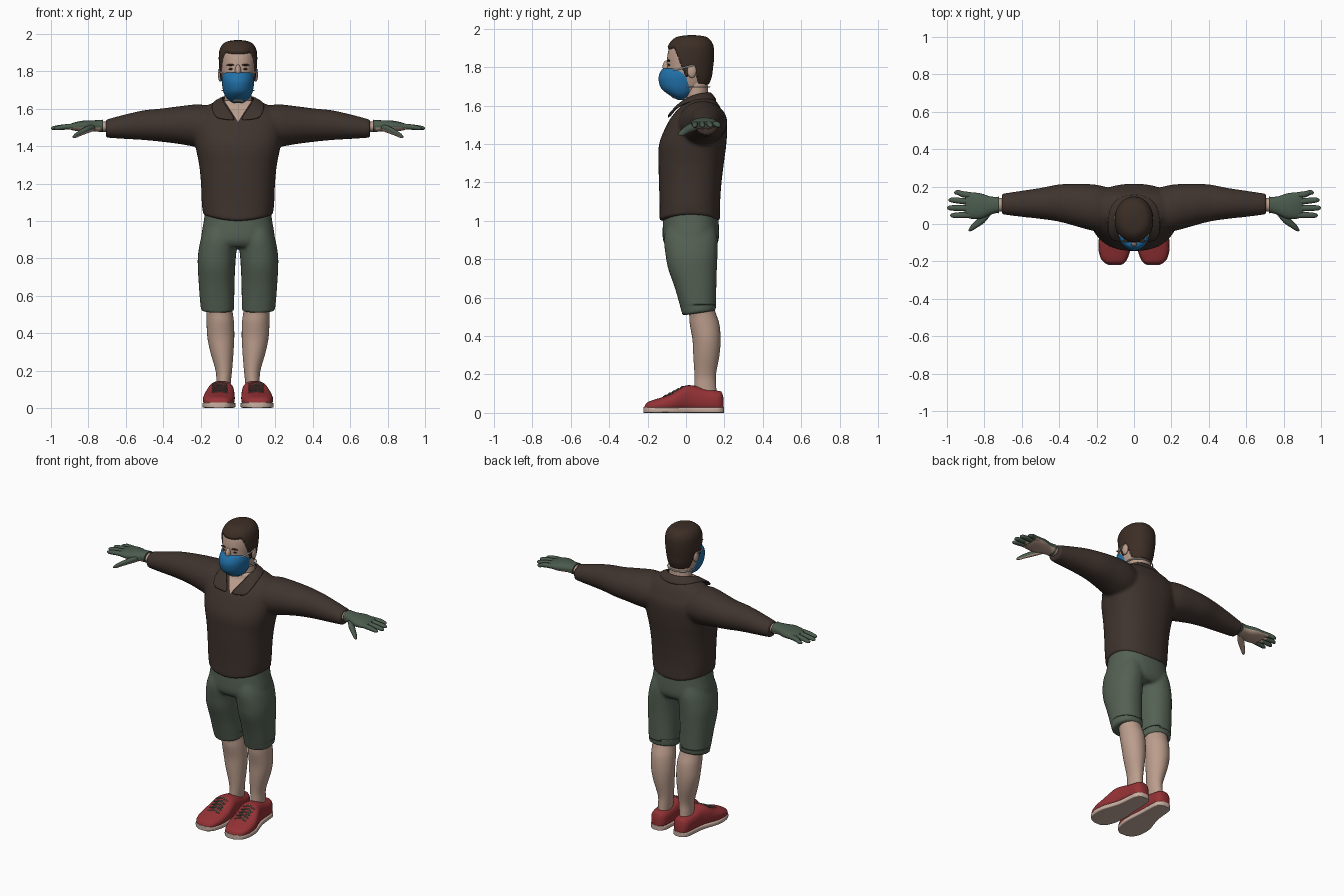
import bpy, bmesh, math
from mathutils import Vector, Matrix

if "Cube" in bpy.data.objects:
    bpy.data.objects.remove(bpy.data.objects["Cube"])

def mat(name, r, g, b):
    m = bpy.data.materials.new(name)
    m.diffuse_color = (r, g, b, 1)
    m.use_nodes = True
    m.node_tree.nodes["Principled BSDF"].inputs["Base Color"].default_value = m.diffuse_color
    return m

SKIN = mat("skin", .50, .34, .265)
SHIRT = mat("shirt brown", .050, .034, .027)
GREEN = mat("shorts green", .090, .120, .088)
GLOVE = mat("glove green", .070, .105, .075)
RED = mat("shoe red", .30, .032, .036)
SOLE = mat("sole tan", .58, .43, .36)
BLUE = mat("mask blue", .015, .165, .40)
HAIR = mat("hair brown", .045, .027, .019)
WHITE = mat("strap white", .70, .70, .68)
LACE = mat("lace grey", .13, .14, .11)

def loft(bm, axis, rows, n=2.0, segs=32, steps=5, s=1):
    """Skin superellipse rings (t, a, b, ra, rb) along an axis, smoothly interpolated."""
    dense = []
    for i in range(len(rows) - 1):
        p0, p1, p2, p3 = rows[max(i - 1, 0)], rows[i], rows[i + 1], rows[min(i + 2, len(rows) - 1)]
        for k in range(steps):
            u = k / steps
            dense.append([.5 * (2 * b + (c - a) * u + (2 * a - 5 * b + 4 * c - d) * u * u
                                + (3 * b - a - 3 * c + d) * u ** 3)
                          for a, b, c, d in zip(p0, p1, p2, p3)])
    dense.append(rows[-1])
    rings = []
    for t, a, b, ra, rb in dense:
        ring = []
        for j in range(segs):
            w = 2 * math.pi * j / segs
            c, q = math.cos(w), math.sin(w)
            u = a + ra * math.copysign(abs(c) ** (2 / n), c)
            v = b + rb * math.copysign(abs(q) ** (2 / n), q)
            x, y, z = {'x': (t, u, v), 'y': (u, t, v), 'z': (u, v, t)}[axis]
            ring.append(bm.verts.new((s * x, y, z)))
        rings.append(ring)
    for r0, r1 in zip(rings, rings[1:]):
        for j in range(segs):
            k = (j + 1) % segs
            bm.faces.new((r0[j], r0[k], r1[k], r1[j]))
    bm.faces.new(rings[0])
    bm.faces.new(rings[-1])

def ball(bm, c, r):
    bmesh.ops.create_uvsphere(bm, u_segments=20, v_segments=12, radius=1,
                              matrix=Matrix.Translation(c) @ Matrix.Diagonal((*r, 1)))

def finish(name, bm, *mats):
    bmesh.ops.recalc_face_normals(bm, faces=bm.faces)
    me = bpy.data.meshes.new(name)
    bm.to_mesh(me)
    bm.free()
    for m in mats:
        me.materials.append(m)
    me.shade_smooth()
    me.set_sharp_from_angle(angle=math.radians(50))
    ob = bpy.data.objects.new(name, me)
    bpy.context.collection.objects.link(ob)
    return ob

def bake(ob):
    """Replace the object's mesh by its modified result."""
    dg = bpy.context.evaluated_depsgraph_get()
    me = bpy.data.meshes.new_from_object(ob.evaluated_get(dg))
    ob.modifiers.clear()
    ob.data = me
    return ob

def fuse(ob, size=.009, it=6):
    """Melt overlapping lofts into one soft cloth surface."""
    r = ob.modifiers.new("fuse", 'REMESH')
    r.mode, r.voxel_size, r.use_smooth_shade = 'VOXEL', size, True
    m = ob.modifiers.new("soften", 'SMOOTH')
    m.factor, m.iterations = .5, it
    return bake(ob)

def tube(name, paths, r, m):
    cu = bpy.data.curves.new(name, 'CURVE')
    cu.dimensions, cu.bevel_depth, cu.bevel_resolution = '3D', r, 1
    for pts in paths:
        sp = cu.splines.new('POLY')
        sp.points.add(len(pts) - 1)
        for p, c in zip(sp.points, pts):
            p.co = (*c, 1)
    cu.materials.append(m)
    bpy.context.collection.objects.link(bpy.data.objects.new(name, cu))

SIDES = (("left", 1), ("right", -1))

# Shirt: body and sleeves fused, open V at the neck
bm = bmesh.new()
loft(bm, 'z', [(1.0, 0, .02, .186, .158), (1.1, 0, .02, .194, .158), (1.2, 0, .022, .198, .163),
               (1.3, 0, .027, .208, .17), (1.4, 0, .035, .228, .175), (1.5, 0, .057, .245, .157),
               (1.56, 0, .066, .24, .127), (1.61, 0, .075, .18, .092), (1.645, 0, .062, .10, .075)], 2.3, 48)
for _, s in SIDES:
    loft(bm, 'x', [(.1, .075, 1.5, .11, .10), (.2, .085, 1.508, .125, .115), (.3, .1, 1.512, .115, .103),
                   (.4, .112, 1.512, .1, .09), (.5, .11, 1.512, .083, .08), (.6, .108, 1.504, .07, .066),
                   (.68, .107, 1.496, .059, .053), (.707, .107, 1.494, .055, .048)], 2, 32, 5, s)
shirt = fuse(finish("shirt", bm, SHIRT))
bm = bmesh.new()
bm.from_mesh(shirt.data)
for v in bm.verts:                       # hem rises at the sides
    if v.co.z < 1.08:
        v.co.z += .035 * (v.co.x / .19) ** 2 * (1.08 - v.co.z) / .08
for s in (1, -1):
    fs = [f for f in bm.faces if f.calc_center_median().y < .04 and f.calc_center_median().z > 1.45]
    geom = fs + list({e for f in fs for e in f.edges}) + list({v for f in fs for v in f.verts})
    bmesh.ops.bisect_plane(bm, geom=geom, plane_co=(0, 0, 1.53), plane_no=(.11 * s, 0, -.07))
for f in bm.faces:
    c = f.calc_center_median()
    f.material_index = int(c.y < .03 and c.z - 1.53 > abs(c.x) * 1.571)
    f.smooth = True
bm.to_mesh(shirt.data)
bm.free()
shirt.data.materials.append(SKIN)

# Collar: folded strip around the neck with two front points
half = [((.066, .11, 1.668), (.105, .135, 1.63)), ((.088, .05, 1.66), (.138, .06, 1.638)),
        ((.07, -.022, 1.625), (.142, -.038, 1.598)), ((.035, -.06, 1.58), (.132, -.07, 1.572)),
        ((.006, -.096, 1.532), (.115, -.092, 1.548))]
flip = lambda p: (-p[0], p[1], p[2])
cols = [(flip(a), flip(b)) for a, b in reversed(half)] + [((0, .128, 1.668), (0, .168, 1.622))] + half
bm = bmesh.new()
vs = [[bm.verts.new(Vector(a).lerp(Vector(b), k / 2)) for k in range(3)] for a, b in cols]
for c0, c1 in zip(vs, vs[1:]):
    for k in range(2):
        bm.faces.new((c0[k], c1[k], c1[k + 1], c0[k + 1]))
collar = finish("collar", bm, SHIRT)
so = collar.modifiers.new("thick", 'SOLIDIFY')
so.thickness, so.offset = .014, 0
collar.modifiers.new("soft", 'SUBSURF').levels = 2
bake(collar)

# Shorts: pelvis and two legs fused
bm = bmesh.new()
loft(bm, 'z', [(.86, 0, .025, .17, .12), (.9, 0, .025, .197, .145), (1.0, 0, .025, .183, .145),
               (1.06, 0, .025, .175, .14)], 2.3, 40)
for _, s in SIDES:
    loft(bm, 'z', [(.507, .108, .067, .087, .087), (.53, .11, .066, .09, .09), (.65, .114, .05, .095, .108),
                   (.75, .115, .034, .1, .127), (.82, .112, .029, .102, .135), (.9, .1, .025, .1, .14),
                   (.96, .09, .025, .09, .13)], 2.2, 32, 5, s)
shorts = fuse(finish("shorts", bm, GREEN), .009, 4)
for v in shorts.data.vertices:           # hem slants up to the back
    if v.co.z < .56:
        v.co.z += .025 * (v.co.y + .02) / .17

shoe = [(-.218, .102, .03, .025), (-.205, .104, .052, .048), (-.18, .106, .07, .06), (-.13, .104, .083, .076),
        (-.07, .1, .083, .098), (-.01, .092, .072, .136), (.04, .086, .063, .138), (.1, .083, .058, .122),
        (.16, .082, .053, .112), (.185, .082, .04, .105), (.196, .082, .022, .07)]
for name, s in SIDES:
    # Lower legs
    bm = bmesh.new()
    loft(bm, 'z', [(.1, .079, .1, .038, .06), (.14, .077, .1, .039, .057), (.2, .076, .1, .044, .056),
                   (.3, .086, .106, .062, .068), (.38, .092, .107, .072, .073), (.46, .095, .097, .073, .077),
                   (.52, .1, .085, .07, .07), (.6, .11, .06, .07, .07)], 2, 32, 5, s)
    finish(name + "_leg", bm, SKIN)
    # Shoes, soles and laces
    bm = bmesh.new()
    loft(bm, 'y', [(y, x, h / 2 + .004, w, h / 2) for y, x, w, h in shoe], 2.6, 32, 5, s)
    finish(name + "_shoe", bm, RED)
    bm = bmesh.new()
    loft(bm, 'y', [(y * 1.01, x, .015, w * 1.04, .015) for y, x, w, h in shoe], 7, 32, 5, s)
    finish(name + "_sole", bm, SOLE)
    laces = []
    for i in range(5):
        y, z = -.105 + .022 * i, .091 + .0115 * i
        for d in (.012, -.012):
            laces.append([(s * (.098 + x), y + d * x / .04, z - abs(x) * .22) for x in (-.04, -.02, 0, .02, .04)])
    tube(name + "_laces", laces, .0045, LACE)

    # Wrist and glove; the palm side shows skin
    bm = bmesh.new()
    loft(bm, 'x', [(.67, .105, 1.5, .035, .028), (.75, .102, 1.507, .036, .028)], 2, 20, 2, s)
    finish(name + "_wrist", bm, SKIN)
    bm = bmesh.new()
    loft(bm, 'x', [(.722, .102, 1.508, .045, .033), (.735, .102, 1.508, .043, .032), (.77, .098, 1.508, .05, .03),
                   (.82, .096, 1.507, .068, .03), (.87, .098, 1.505, .07, .023), (.9, .1, 1.503, .062, .014)],
         2.3, 28, 4, s)
    for y0, y1, tip in ((.152, .168, .962), (.118, .128, .992), (.084, .086, 1.0), (.049, .046, .983)):
        loft(bm, 'x', [(.865, y0, 1.506, .017, .015), (.92, (y0 + y1) / 2, 1.503, .0165, .0145),
                       (tip - .022, y1, 1.497, .014, .012), (tip - .006, y1, 1.495, .009, .008),
                       (tip, y1, 1.494, .002, .002)], 2, 12, 3, s)
    loft(bm, 'x', [(.765, .07, 1.5, .02, .018), (.8, .035, 1.49, .028, .02), (.84, .002, 1.472, .022, .017),
                   (.87, -.022, 1.456, .016, .013), (.884, -.034, 1.449, .004, .004)], 2, 14, 4, s)
    bmesh.ops.recalc_face_normals(bm, faces=bm.faces)
    for f in bm.faces:
        f.material_index = int(f.normal.z < -.3 and .735 < abs(f.calc_center_median().x) < .91)
    finish(name + "_glove", bm, GLOVE, SKIN)

    # Ear, eye and eyebrow
    bm = bmesh.new()
    ball(bm, (s * .094, .03, 1.78), (.013, .024, .036))
    finish(name + "_ear", bm, SKIN)
    bm = bmesh.new()
    ball(bm, (s * .036, -.086, 1.812), (.014, .009, .0055))
    ball(bm, (s * .038, -.09, 1.834), (.024, .009, .005))
    finish(name + "_eye_and_brow", bm, HAIR)

# Neck, head and nose
bm = bmesh.new()
loft(bm, 'z', [(1.53, 0, .06, .085, .07), (1.62, 0, .058, .076, .064), (1.68, 0, .055, .072, .06),
               (1.76, 0, .05, .07, .06)])
finish("neck", bm, SKIN)
head = [(1.637, 0, -.03, .03, .035), (1.66, 0, -.018, .055, .068), (1.7, 0, .002, .073, .098),
        (1.75, 0, .012, .085, .113), (1.8, 0, .017, .092, .116), (1.85, 0, .02, .096, .118),
        (1.9, 0, .024, .094, .112), (1.932, 0, .027, .08, .094), (1.95, 0, .029, .054, .066),
        (1.957, 0, .03, .01, .012)]
bm = bmesh.new()
loft(bm, 'z', head, 2.1, 40)
ball(bm, (0, -.1, 1.802), (.016, .022, .034))
finish("head", bm, SKIN)

# Hair: the head form swollen above the hairline and sunk below it
LINE = [(-.2, 1.89), (-.085, 1.893), (-.06, 1.90), (-.045, 1.86), (-.02, 1.80), (0, 1.75), (.018, 1.76),
        (.045, 1.79), (.065, 1.715), (.3, 1.70)]
def hairline(y):
    for (a, p), (b, q) in zip(LINE, LINE[1:]):
        if y <= b:
            return p + (q - p) * (y - a) / (b - a)
bm = bmesh.new()
loft(bm, 'z', head, 2.1, 80, 9)
for v in bm.verts:
    k = min(max((v.co.z - hairline(v.co.y)) / .014 + .5, 0), 1)
    xy, zz = .94 + .13 * k, .97 + .11 * k
    v.co = (v.co.x * xy, .02 + (v.co.y - .02) * xy, 1.83 + (v.co.z - 1.83) * zz)
finish("hair", bm, HAIR)

# Face mask with straps
bm = bmesh.new()
loft(bm, 'z', [(1.63, 0, -.025, .025, .018), (1.655, 0, -.027, .06, .06), (1.69, 0, -.03, .078, .099),
               (1.735, 0, -.03, .086, .113), (1.765, 0, -.03, .086, .108), (1.787, 0, -.032, .078, .094),
               (1.794, 0, -.032, .066, .082)], 2, 40)
finish("face_mask", bm, BLUE)
straps = [[(s * .074, -.068, 1.784), (s * .086, -.035, 1.79), (s * .098, .0, 1.80), (s * .103, .035, 1.808)]
          for _, s in SIDES]
straps.append([(.085 * math.sin(a), .045 + .078 * math.cos(a), 1.697) for a in [i * .2 - 2.2 for i in range(23)]])
tube("mask_straps", straps, .004, WHITE)
